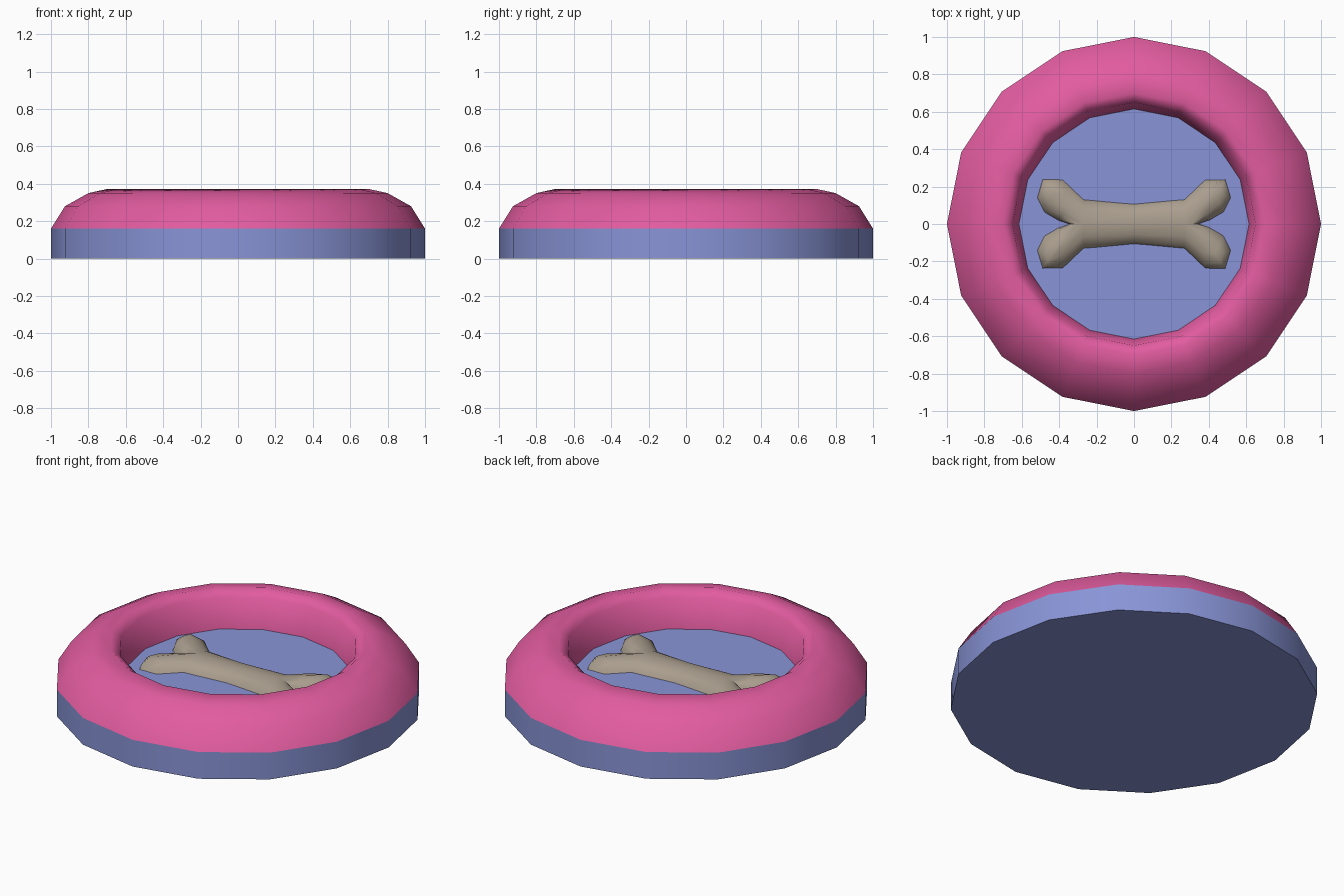
import bpy, bmesh, math
from mathutils import Vector

if "Cube" in bpy.data.objects:
    bpy.data.objects.remove(bpy.data.objects["Cube"])

SEGMENTS = 16
FLOOR = 0.16


def material(name, color):
    m = bpy.data.materials.new(name)
    m.diffuse_color = (*color, 1)
    m.use_nodes = True
    m.node_tree.nodes["Principled BSDF"].inputs["Base Color"].default_value = m.diffuse_color
    return m


pink = material("pink fabric", (0.76, 0.107, 0.35))
blue = material("blue fabric", (0.25, 0.30, 0.68))
beige = material("bone beige", (0.40, 0.34, 0.27))


def finish(bm, name, mat, angle):
    bmesh.ops.remove_doubles(bm, verts=bm.verts, dist=0.0005)
    mesh = bpy.data.meshes.new(name)
    bm.to_mesh(mesh)
    bm.free()
    ob = bpy.data.objects.new(name, mesh)
    bpy.context.collection.objects.link(ob)
    mesh.materials.append(mat)
    bpy.context.view_layer.objects.active = ob
    ob.select_set(True)
    bpy.ops.object.shade_smooth_by_angle(angle=math.radians(angle))
    ob.select_set(False)
    return ob


def lathe(name, profile, mat, angle):
    # profile runs from the outside bottom up and inwards
    bm = bmesh.new()
    rings = []
    for r, z in profile:
        rings.append([bm.verts.new((r * math.cos(a), r * math.sin(a), z))
                      for a in (2 * math.pi * i / SEGMENTS for i in range(SEGMENTS))])
    for lo, hi in zip(rings, rings[1:]):
        for i in range(SEGMENTS):
            j = (i + 1) % SEGMENTS
            bm.faces.new((lo[i], lo[j], hi[j], hi[i]))
    return bm, rings


# Base: low drum whose top is the bed floor
bm, rings = lathe("base", [(1, 0), (1, FLOOR)], blue, 40)
bm.faces.new(rings[0][::-1])
bm.faces.new(rings[1])
finish(bm, "base", blue, 40)

# Rim: padded ring around the floor
bm, rings = lathe("rim", [(1, FLOOR), (0.925, 0.28), (0.80, 0.35), (0.70, 0.372),
                          (0.65, 0.335), (0.615, FLOOR)], pink, 60)
finish(bm, "rim", pink, 60)

# Bone: one quadrant of outline and ridge points, mirrored four ways
outline = [(0, .11), (.27, .135), (.38, .24), (.49, .24), (.52, .14), (.48, .06), (.41, .02), (.35, 0)]
ridge = [(0, 0), (.27, 0), (.36, .08), (.43, .16), (.43, .16), (.43, .16), (.36, .08), (.27, 0)]
bm = bmesh.new()
for sx in (1, -1):
    for sy in (1, -1):
        loops = []
        for t, z in ((0, FLOOR - 0.01), (0.15, 0.19), (0.5, 0.215), (1, 0.225)):
            loops.append([bm.verts.new(Vector((sx * (o[0] + (r[0] - o[0]) * t),
                                               sy * (o[1] + (r[1] - o[1]) * t), z)))
                          for o, r in zip(outline, ridge)])
        for a, b in zip(loops, loops[1:]):
            for i in range(len(a) - 1):
                quad = [a[i], a[i + 1], b[i + 1], b[i]]
                bm.faces.new(quad[::-1] if sx * sy > 0 else quad)
finish(bm, "bone", beige, 60)
